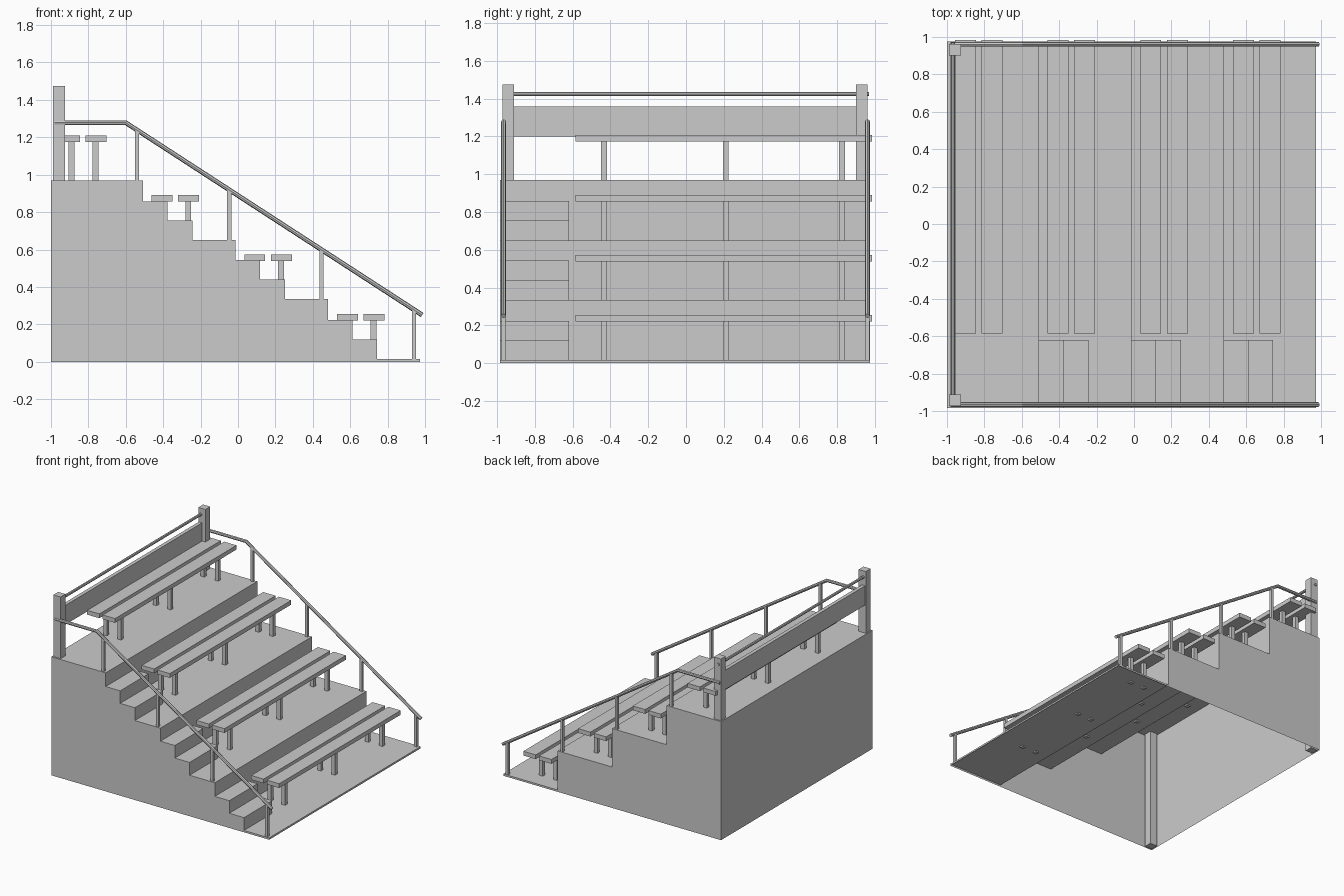
import bpy, bmesh
from mathutils import Vector

if "Cube" in bpy.data.objects:
    bpy.data.objects.remove(bpy.data.objects["Cube"])

TREADS = [0.015, 0.335, 0.65, 0.97]      # height of each tier
NOSES = [0.972, 0.48, -0.013, -0.508]    # front edge of each tier
BACK, Y0, Y1 = -1.0, -0.985, 0.975
PITCH = 0.4955


def finish(bm, name):
    bmesh.ops.recalc_face_normals(bm, faces=bm.faces)
    me = bpy.data.meshes.new(name)
    bm.to_mesh(me)
    bm.free()
    ob = bpy.data.objects.new(name, me)
    bpy.context.collection.objects.link(ob)
    return ob


def box(name, x, y, z):
    bm = bmesh.new()
    bmesh.ops.create_cube(bm, size=1)
    for v in bm.verts:
        v.co = Vector([(r[0] + r[1]) / 2 + c * (r[1] - r[0]) for c, r in zip(v.co, (x, y, z))])
    return finish(bm, name)


def prism(name, profile, y0, y1, open_bottom=False):
    bm = bmesh.new()
    face = bm.faces.new([bm.verts.new((x, y0, z)) for x, z in profile])
    ext = bmesh.ops.extrude_face_region(bm, geom=[face], use_keep_orig=True)
    for v in ext['geom']:
        if isinstance(v, bmesh.types.BMVert):
            v.co.y = y1
    bmesh.ops.recalc_face_normals(bm, faces=bm.faces)
    if open_bottom:
        low = [f for f in bm.faces if all(v.co.z < 1e-5 for v in f.verts)]
        bmesh.ops.delete(bm, geom=low, context='FACES_ONLY')
    return finish(bm, name)


def pipe(name, points, radius):
    cu = bpy.data.curves.new(name, 'CURVE')
    cu.dimensions = '3D'
    cu.bevel_depth = radius
    cu.bevel_resolution = 2
    cu.use_fill_caps = True
    sp = cu.splines.new('POLY')
    sp.points.add(len(points) - 1)
    for p, co in zip(sp.points, points):
        p.co = (*co, 1)
    ob = bpy.data.objects.new(name, cu)
    bpy.context.collection.objects.link(ob)
    bpy.ops.object.select_all(action='DESELECT')
    ob.select_set(True)
    bpy.context.view_layer.objects.active = ob
    bpy.ops.object.convert(target='MESH')
    bpy.ops.object.shade_smooth_by_angle()


# Hollow stepped stand, open underneath
profile = [(BACK, 0), (NOSES[0], 0)]
for i in range(4):
    profile.append((NOSES[i], TREADS[i]))
    profile.append((NOSES[i + 1] if i < 3 else BACK, TREADS[i]))
prism("stand", profile, Y0, Y1, open_bottom=True)

# Aisle steps between tiers
for i in range(3):
    x, z = NOSES[i + 1], TREADS[i]
    prism(f"aisle_steps_{i + 1}",
          [(x, z), (x + 0.264, z), (x + 0.264, z + 0.105), (x + 0.131, z + 0.105),
           (x + 0.131, z + 0.208), (x, z + 0.208)], Y0, -0.62)

# Benches: two planks on each tier, each with three legs
for i, tread in enumerate(TREADS):
    seat_z = 0.22 + 0.318 * i
    for part, x0, leg_x in (("rear", 0.529, 0.597), ("front", 0.671, 0.725)):
        x = x0 - PITCH * i
        box(f"{part}_seat_{i + 1}", (x, x + 0.112), (-0.585, 0.985), (seat_z, seat_z + 0.035))
        lx = leg_x - PITCH * i
        for j, y in enumerate((-0.434, 0.211, 0.826)):
            box(f"{part}_seat_leg_{i + 1}_{j + 1}", (lx - 0.016, lx + 0.016),
                (y - 0.015, y + 0.015), (tread - 0.01, seat_z))

# Side handrails with uprights
for side, y in (("front", -0.966), ("back", 0.961)):
    pipe(f"{side}_handrail", [(-0.98, y, 1.278), (-0.6, y, 1.278), (0.985, y, 0.25)], 0.013)
    for i, tread in enumerate(TREADS):
        x = 0.941 - 0.494 * i
        top = 1.278 - 0.6486 * (x + 0.6)
        box(f"{side}_handrail_upright_{i + 1}", (x - 0.011, x + 0.011),
            (y - 0.011, y + 0.011), (tread, top))

# Corner posts, backboard and top rail
for side, y in (("front", -0.942), ("back", 0.931)):
    box(f"{side}_corner_post", (-0.99, -0.925), (y - 0.031, y + 0.031), (0, 1.475))
box("backboard", (-0.985, -0.955), (-0.912, 0.9), (1.2, 1.358))
pipe("top_rail", [(-0.967, -0.93, 1.425), (-0.967, 0.97, 1.425)], 0.011)
